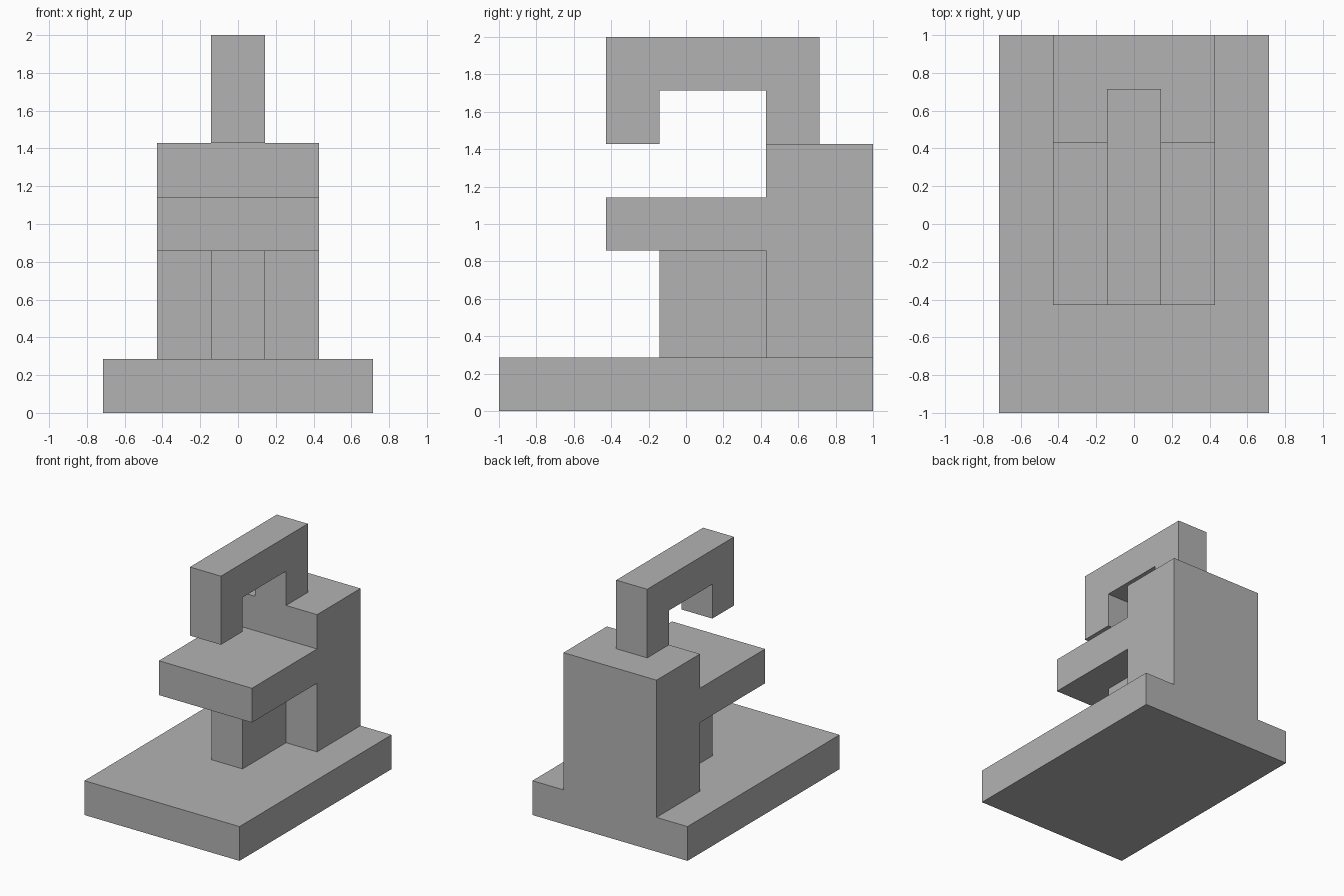
import bpy
import bmesh

# Remove the default cube
cube = bpy.data.objects.get("Cube")
if cube:
    bpy.data.objects.remove(cube, do_unlink=True)

U = 1 / 7  # every dimension is a whole number of these modules

# Single flat colour
grey = bpy.data.materials.new("neutral_grey")
grey.use_nodes = True
colour = (0.45, 0.45, 0.45, 1)
grey.diffuse_color = colour
grey.node_tree.nodes["Principled BSDF"].inputs["Base Color"].default_value = colour


def extrude_profile(name, half_width, profile):
    """Extrude a side profile of (y, z) modules across x, centred on x = 0."""
    bm = bmesh.new()
    verts = [bm.verts.new((-half_width * U, y * U, z * U)) for y, z in profile]
    face = bm.faces.new(verts)
    new = bmesh.ops.extrude_face_region(bm, geom=[face])["geom"]
    moved = [g for g in new if isinstance(g, bmesh.types.BMVert)]
    bmesh.ops.translate(bm, verts=moved, vec=(2 * half_width * U, 0, 0))
    bmesh.ops.recalc_face_normals(bm, faces=bm.faces)
    mesh = bpy.data.meshes.new(name)
    bm.to_mesh(mesh)
    bm.free()
    mesh.materials.append(grey)
    obj = bpy.data.objects.new(name, mesh)
    bpy.context.collection.objects.link(obj)
    return obj


def box_profile(y0, y1, z0, z1):
    return [(y0, z0), (y1, z0), (y1, z1), (y0, z1)]


# Base slab
extrude_profile("base", 5, box_profile(-7, 7, 0, 2))

# Rear column with the table shelf projecting forward
extrude_profile("column_and_table", 3, [
    (3, 2), (7, 2), (7, 10), (3, 10), (3, 8), (-3, 8), (-3, 6), (3, 6)])

# Narrow support under the table
extrude_profile("table_support", 1, box_profile(-1, 3, 2, 6))

# Hooked arm rising from the column and hanging over the table
extrude_profile("overhead_arm", 1, [
    (3, 10), (5, 10), (5, 14), (-3, 14), (-3, 10), (-1, 10), (-1, 12), (3, 12)])
